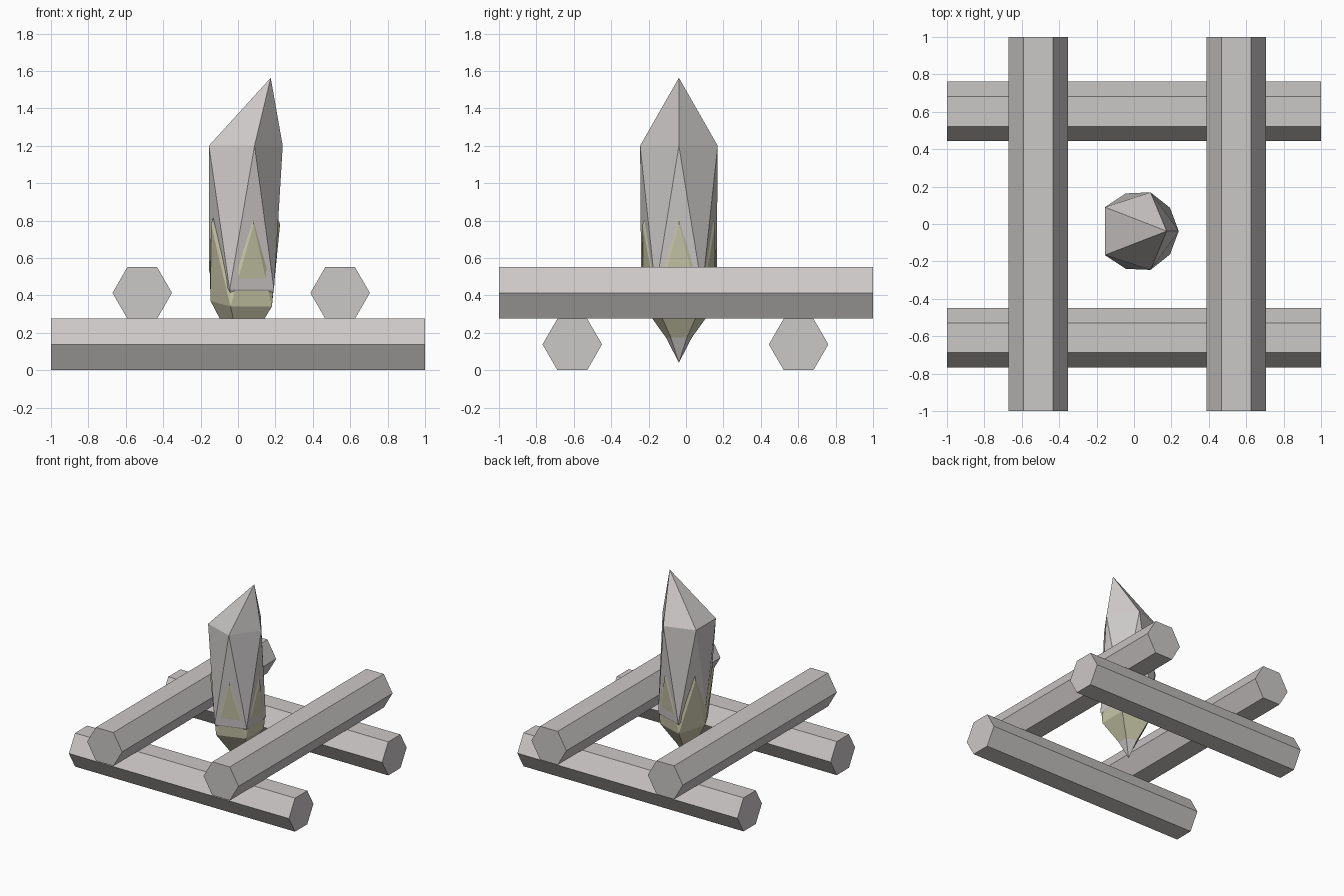
import bpy, math
from math import cos, sin, pi

if "Cube" in bpy.data.objects:
    bpy.data.objects.remove(bpy.data.objects["Cube"])


def material(name, rgb):
    m = bpy.data.materials.new(name)
    m.diffuse_color = (*rgb, 1.0)
    m.use_nodes = True
    m.node_tree.nodes["Principled BSDF"].inputs["Base Color"].default_value = m.diffuse_color
    return m


GREY = material("stone grey", (0.60, 0.58, 0.57))
GREEN = material("pale moss green", (0.59, 0.58, 0.40))


def build(name, verts, faces, mat):
    mesh = bpy.data.meshes.new(name)
    mesh.from_pydata(verts, [], faces)
    mesh.materials.append(mat)
    obj = bpy.data.objects.new(name, mesh)
    bpy.context.collection.objects.link(obj)
    return obj


def log(name, along_x, offset, z):
    """Hexagonal beam two units long, resting on a flat side."""
    bpy.ops.mesh.primitive_cylinder_add(vertices=6, radius=0.159, depth=2)
    obj = bpy.context.object
    obj.name = name
    for v in obj.data.vertices:
        x, y, d = v.co
        # cylinder starts with a corner on +y: corners point sideways
        v.co = (d, y + offset, z + x) if along_x else (y + offset, -d, z + x)
    obj.data.materials.append(GREY)


# Crossed logs
log("lower_log_front", True, -0.608, 0.1377)
log("lower_log_back", True, 0.602, 0.1377)
log("upper_log_left", False, -0.512, 0.413)
log("upper_log_right", False, 0.546, 0.413)

CX, CY, N = 0.021, -0.038, 5


def ring(radius, z, half_step=0, min_x=-1, lift=0):
    """Five points; the leftmost one may be clamped inward and lifted."""
    pts = []
    for i in range(N):
        a = 2 * pi * (i + 0.5 * half_step) / N
        x = CX + radius * cos(a)
        clamped = x < min_x
        pts.append((max(x, min_x), CY + radius * sin(a), z + lift * clamped))
    return pts


# Crystal: twisted pentagonal shaft with an offset peak and a pointed root
verts = ring(0.218, 1.2) + ring(0.212, 0.43, 1, -0.155, 0.1)
verts += [(0.175, CY, 1.563), (CX, CY, 0.04)]
faces = []
for i in range(N):
    j = (i + 1) % N
    faces += [(i, j, 10), (i, N + i, j), (j, N + i, N + j), (N + j, N + i, 11)]
build("crystal", verts, faces, GREY)

# Cup: five pointed sepals around the root, with a bevelled rim
tips = ring(0.204, 0.78)
inner_tips = ring(0.190, 0.815)
base = ring(0.198, 0.34, 1, -0.147, 0.03)
inner_valleys = ring(0.205, 0.43, 1, -0.150, 0.08)
bottom = ring(0.047, 0.14, 1)
verts = tips + inner_tips + base + inner_valleys + bottom
T, IT, B, IV, BO = (N * k for k in range(5))
faces = []
for i in range(N):
    p, n = (i - 1) % N, (i + 1) % N
    faces.append((T + i, B + p, B + i))                      # sepal
    faces.append((T + i, B + i, IV + i, IT + i))             # rim, one side
    faces.append((T + i, IT + i, IV + p, B + p))             # rim, other side
    faces.append((B + i, BO + i, BO + n, B + n))             # tapered base
build("sepal_cup", verts, faces, GREEN)
